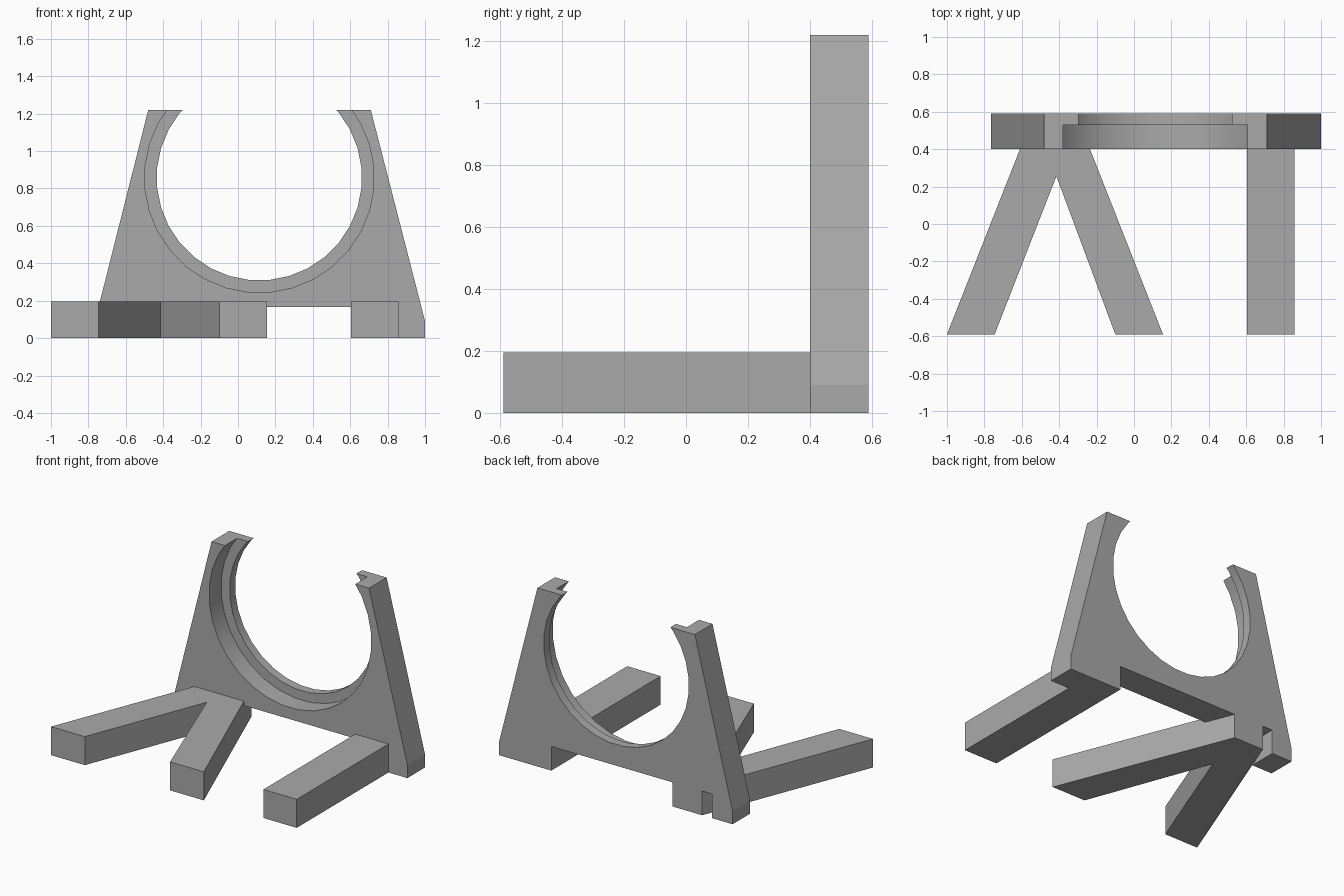
import bpy
import bmesh
import math
from mathutils import Matrix

cube = bpy.data.objects.get("Cube")
if cube:
    bpy.data.objects.remove(cube, do_unlink=True)

grey = bpy.data.materials.new("plain_grey")
grey.use_nodes = True
colour = (0.4, 0.4, 0.4, 1)
grey.diffuse_color = colour
grey.node_tree.nodes["Principled BSDF"].inputs["Base Color"].default_value = colour

FRONT, BACK = 0.4, 0.59      # plate depth
LEG_HEIGHT = 0.195
RING_X, RING_Z = 0.114, 0.857


def add_object(name, bm):
    bmesh.ops.recalc_face_normals(bm, faces=bm.faces)
    mesh = bpy.data.meshes.new(name)
    bm.to_mesh(mesh)
    bm.free()
    mesh.materials.append(grey)
    obj = bpy.data.objects.new(name, mesh)
    bpy.context.collection.objects.link(obj)
    return obj


def extrude_profile(name, points, direction):
    bm = bmesh.new()
    face = bm.faces.new([bm.verts.new(p) for p in points])
    result = bmesh.ops.extrude_face_region(bm, geom=[face])
    moved = [v for v in result["geom"] if isinstance(v, bmesh.types.BMVert)]
    bmesh.ops.translate(bm, verts=moved, vec=direction)
    return add_object(name, bm)


def disc_cutter(name, radius, y0, y1):
    steps = 32
    points = []
    for i in range(steps):
        a = 2 * math.pi * (i + 0.5) / steps
        points.append((RING_X + radius * math.cos(a), y0, RING_Z + radius * math.sin(a)))
    return extrude_profile(name, points, (0, y1 - y0, 0))


def combine(target, other, operation):
    other.hide_render = True
    mod = target.modifiers.new(other.name, 'BOOLEAN')
    mod.operation = operation
    mod.solver = 'EXACT'
    mod.object = other
    bpy.context.view_layer.objects.active = target
    bpy.ops.object.modifier_apply(modifier=mod.name)
    bpy.data.objects.remove(other, do_unlink=True)


# Upright plate with two feet and a gap beneath
outline = [(-0.765, 0), (-0.61, 0), (-0.61, 0.165), (0.605, 0.165), (0.605, 0),
           (1, 0), (1, 0.09), (0.71, 1.22), (-0.48, 1.22), (-0.765, 0.09)]
stand = extrude_profile("stand", [(x, FRONT, z) for x, z in outline],
                        (0, BACK - FRONT, 0))

# Round opening and the wider stepped seat in front of it
combine(stand, disc_cutter("opening", 0.549, 0.2, 0.8), 'DIFFERENCE')
combine(stand, disc_cutter("seat_recess", 0.614, 0.2, 0.53), 'DIFFERENCE')

# Splayed pair of legs and the straight leg, running through the plate
splayed = [(-1, -BACK), (-0.745, -BACK), (-0.415, 0.255), (-0.1, -BACK),
           (0.155, -BACK), (-0.31, BACK), (-0.535, BACK)]
straight = [(0.605, -BACK), (0.857, -BACK), (0.857, BACK), (0.605, BACK)]
for name, plan in (("splayed_legs", splayed), ("straight_leg", straight)):
    leg = extrude_profile(name, [(x, y, 0) for x, y in plan], (0, 0, LEG_HEIGHT))
    combine(stand, leg, 'UNION')

# Smooth ring walls, sharp edges elsewhere
bpy.ops.object.select_all(action='DESELECT')
stand.select_set(True)
bpy.context.view_layer.objects.active = stand
bpy.ops.object.shade_smooth_by_angle(angle=math.radians(13))
